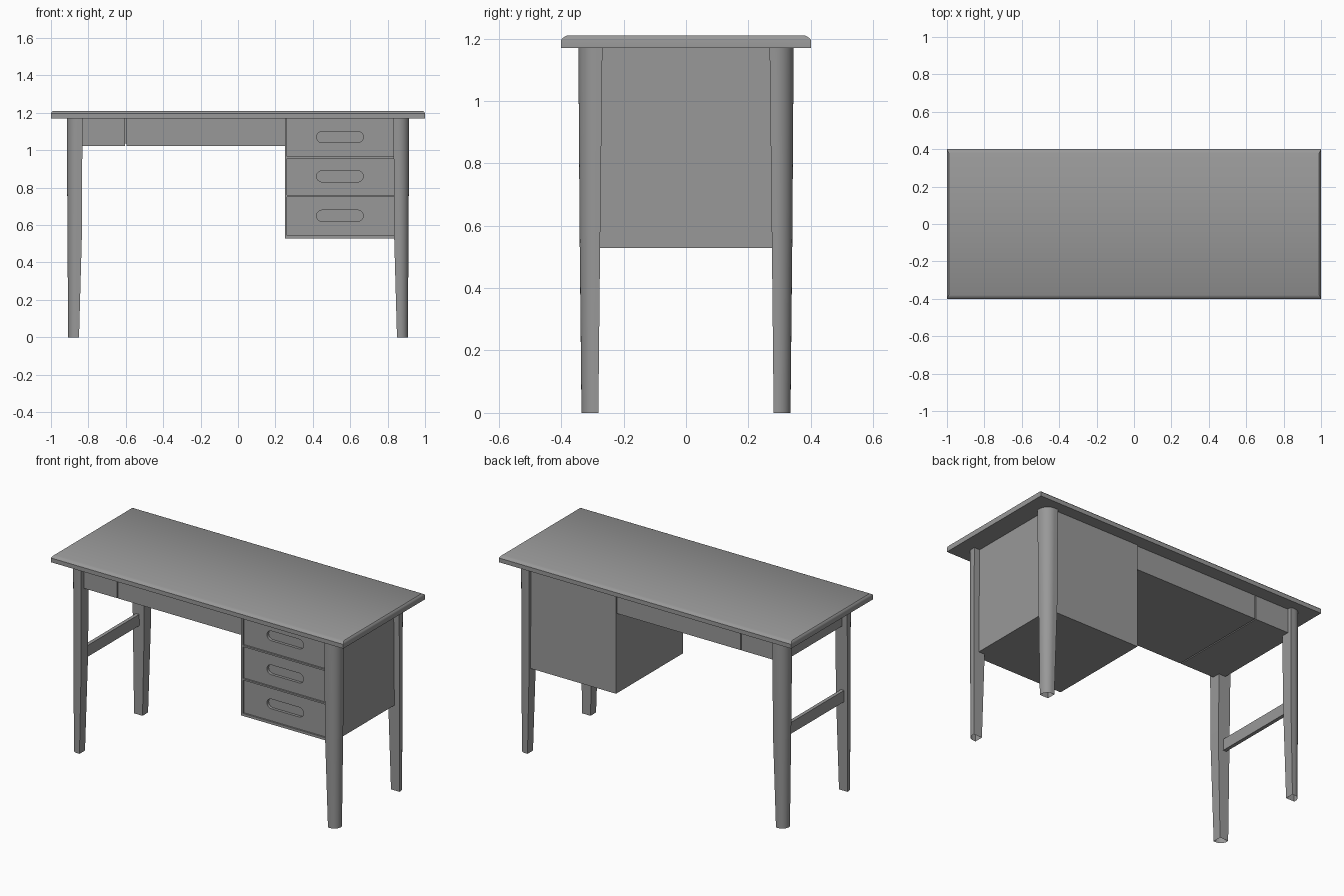
import bpy, bmesh, math

if "Cube" in bpy.data.objects:
    bpy.data.objects.remove(bpy.data.objects["Cube"])

GREY = bpy.data.materials.new("dark_grey")
GREY.diffuse_color = (.315, .315, .315, 1)
GREY.use_nodes = True
GREY.node_tree.nodes["Principled BSDF"].inputs["Base Color"].default_value = GREY.diffuse_color


def finish(name, bm):
    bmesh.ops.recalc_face_normals(bm, faces=bm.faces)
    me = bpy.data.meshes.new(name)
    bm.to_mesh(me)
    bm.free()
    me.materials.append(GREY)
    ob = bpy.data.objects.new(name, me)
    bpy.context.collection.objects.link(ob)
    return ob


def loft(name, rings, base=True):
    """Skin equal-length point rings and cap the ends."""
    bm = bmesh.new()
    vr = [[bm.verts.new(p) for p in r] for r in rings]
    n = len(vr[0])
    for a, b in zip(vr, vr[1:]):
        for i in range(n):
            j = (i + 1) % n
            bm.faces.new((a[i], a[j], b[j], b[i]))
    if base:
        bm.faces.new(vr[0])
    bm.faces.new(vr[-1])
    return finish(name, bm)


def rect(x0, x1, y0, y1, z):
    return [(x0, y0, z), (x1, y0, z), (x1, y1, z), (x0, y1, z)]


def box(name, x0, x1, y0, y1, z0, z1):
    return loft(name, [rect(x0, x1, y0, y1, z0), rect(x0, x1, y0, y1, z1)])


def smooth(ob):
    bpy.ops.object.select_all(action='DESELECT')
    ob.select_set(True)
    bpy.context.view_layer.objects.active = ob
    bpy.ops.object.shade_smooth_by_angle(angle=math.radians(35))


# Desktop with softly rounded upper edge
T = 1.17
smooth(loft("desktop", [rect(-1 + i / 2, 1 - i / 2, -.4 + i, .4 - i, z) for i, z in
                        ((0, T), (0, 1.196), (.004, 1.201), (.011, 1.206), (.02, 1.21))]))


# Tapered legs: square inner corner, broad round outer corner, open foot
def leg_ring(sx, sy, xi, xo, yi, yo, z):
    r = .78 * min(xo - xi, yo - yi)
    pts = [(xi, yi), (xo, yi)]
    for k in range(13):
        a = math.pi / 2 * k / 12
        pts.append((xo - r + r * math.cos(a), yo - r + r * math.sin(a)))
    pts.append((xi, yo))
    return [(sx * x, sy * y, z) for x, y in pts]


for sx, side in ((-1, "left"), (1, "right")):
    for sy, end in ((-1, "front"), (1, "back")):
        smooth(loft(f"{end}_{side}_leg", [
            leg_ring(sx, sy, .85, .908, .281, .335, 0),
            leg_ring(sx, sy, .834, .912, .275, .341, .57),
            leg_ring(sx, sy, .832, .915, .268, .345, T)], base=False))

# Side stretcher between the left legs
box("side_stretcher", -.89, -.868, -.3, .3, .555, .625)

# Apron: two sections with a thin recessed seam
box("apron_left", -.85, -.604, -.318, .318, 1.022, T)
box("apron_left_end", -.88, -.85, -.285, .285, 1.022, T)
box("apron_right", -.597, .255, -.318, .318, 1.022, T)
box("apron_seam", -.605, -.595, -.3, .3, 1.036, T)

# Drawer pedestal: carcass, side panel and face frame
F = -.327
box("pedestal_body", .25, .85, -.3, .327, .529, T)
box("pedestal_side", .85, .877, -.285, .285, .529, T)
box("frame_left", .25, .262, F, -.3, .529, T)
for i, (z0, z1) in enumerate(((.529, .545), (.75, .76), (.957, .967))):
    box(f"frame_rail_{i + 1}", .262, .85, F, -.3, z0, z1)


# Drawer fronts, slightly inset, with a rounded finger slot
def drawer(name, z0, z1):
    cu = bpy.data.curves.new(name, 'CURVE')
    cu.dimensions, cu.fill_mode, cu.extrude = '2D', 'BOTH', .009
    zc, r = (z0 + z1) / 2 + .002, .03
    slot = []
    for cx, start in ((.64, -90), (.45, 90)):
        for k in range(13):
            a = math.radians(start + 15 * k)
            slot.append((cx + r * math.cos(a), zc + r * math.sin(a)))
    for pts in ([(.262, z0), (.85, z0), (.85, z1), (.262, z1)], slot):
        sp = cu.splines.new('POLY')
        sp.points.add(len(pts) - 1)
        for p, (x, z) in zip(sp.points, pts):
            p.co = (x, z, 0, 1)
        sp.use_cyclic_u = True
    cu.materials.append(GREY)
    ob = bpy.data.objects.new(name, cu)
    bpy.context.collection.objects.link(ob)
    ob.rotation_euler = (math.pi / 2, 0, 0)
    ob.location.y = -.308
    bpy.ops.object.select_all(action='DESELECT')
    ob.select_set(True)
    bpy.context.view_layer.objects.active = ob
    bpy.ops.object.convert(target='MESH')
    smooth(bpy.context.view_layer.objects.active)


for i, (z0, z1) in enumerate(((.545, .75), (.76, .957), (.967, T))):
    drawer(f"drawer_{i + 1}", z0, z1)
